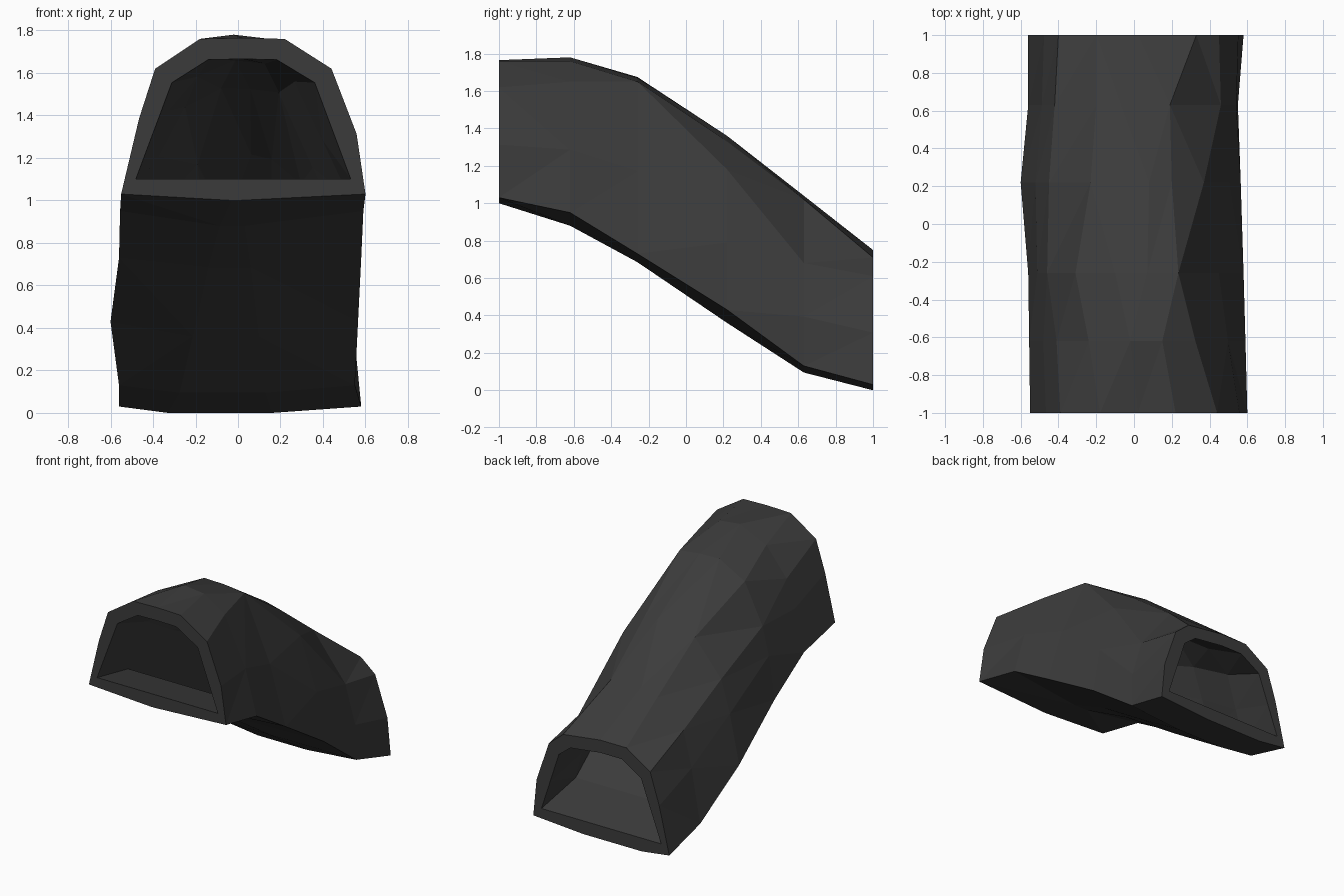
import bpy, bmesh

if "Cube" in bpy.data.objects:
    bpy.data.objects.remove(bpy.data.objects["Cube"])

# One row per cross-section along the tunnel:
# y, keel z, lower edge z, top z, left x, right x, ridge x
STATIONS = [
    (-1.00, 1.00, 1.03, 1.765, -0.55, 0.60, 0.02),
    (-0.62, 0.88, 0.95, 1.78, -0.555, 0.59, -0.02),
    (-0.26, 0.685, 0.73, 1.675, -0.56, 0.58, -0.10),
    (0.22, 0.36, 0.43, 1.36, -0.60, 0.565, 0.08),
    (0.63, 0.095, 0.13, 1.04, -0.56, 0.55, -0.07),
    (1.00, 0.00, 0.03, 0.75, -0.56, 0.58, 0.02),
]
# Long facet rails, (x, z) at each station
R_SHOULDER = [(0.44, 1.62), (0.325, 1.65), (0.235, 1.65), (0.37, 1.18), (0.46, 0.68), (0.45, 0.61)]
R_CROWN = [(0.22, 1.76), (0.15, 1.76), (0.07, 1.67), (0.20, 1.33), (0.19, 1.02), (0.33, 0.71)]
L_CROWN = [(-0.18, 1.76), (-0.24, 1.68), (-0.31, 1.56), (-0.23, 1.30), (-0.20, 0.99), (-0.20, 0.75)]
L_SHOULDER = [(-0.39, 1.62), (-0.41, 1.47), (-0.46, 1.26), (-0.45, 1.04), (-0.42, 0.80), (-0.40, 0.62)]


def mix(a, b, t, bulge=0.0):
    return (a[0] + (b[0] - a[0]) * t + bulge, a[1] + (b[1] - a[1]) * t)


def outer_ring(i):
    y, keel, edge, top, xl, xr, ridge = STATIONS[i]
    t = (y + 1) / 2
    bl, br = (xl, edge), (xr, edge)
    rs, ls = R_SHOULDER[i], L_SHOULDER[i]
    return [bl, (-0.03 - 0.30 * t, keel), (0.16 * t, keel), br,
            mix(br, rs, 0.48, 0.035), rs, R_CROWN[i], (ridge, top),
            L_CROWN[i], ls, mix(bl, ls, 0.6, -0.012)]


def inner_ring(i):
    # bore: smaller flat-floored version of the outer section
    edge, xl, xr = STATIONS[i][2], STATIONS[i][4], STATIONS[i][5]
    cx = (xl + xr) / 2
    ring = []
    for k, (x, z) in enumerate(outer_ring(i)):
        s = 0.88 if k < 4 else 0.81
        ring.append((cx + (x - cx) * s, edge + 0.07 + max(0, z - edge) * 0.77))
    ring[4] = mix(ring[3], ring[5], 0.5)
    ring[10] = mix(ring[0], ring[9], 0.5)
    return ring


bm = bmesh.new()


def loops(ring_fn):
    return [[bm.verts.new((x, s[0], z)) for x, z in ring_fn(i)]
            for i, s in enumerate(STATIONS)]


def bridge(a, b):
    n = len(a)
    for k in range(n):
        bm.faces.new((a[k], a[(k + 1) % n], b[(k + 1) % n], b[k]))


# Rock shell, bore and the two end rims
outer, inner = loops(outer_ring), loops(inner_ring)
for skin in (outer, inner):
    for a, b in zip(skin, skin[1:]):
        bridge(a, b)
bridge(outer[0], inner[0])
bridge(outer[-1], inner[-1])
bmesh.ops.recalc_face_normals(bm, faces=bm.faces[:])
bmesh.ops.triangulate(bm, faces=bm.faces[:], quad_method='SHORT_EDGE')
bmesh.ops.recalc_face_normals(bm, faces=bm.faces[:])

mesh = bpy.data.meshes.new("tunnel")
bm.to_mesh(mesh)
bm.free()
rock = bpy.data.materials.new("dark grey rock")
rock.diffuse_color = (0.044, 0.044, 0.044, 1)
rock.use_nodes = True
rock.node_tree.nodes["Principled BSDF"].inputs["Base Color"].default_value = rock.diffuse_color
mesh.materials.append(rock)
tunnel = bpy.data.objects.new("sloping_rock_tunnel", mesh)
bpy.context.collection.objects.link(tunnel)
